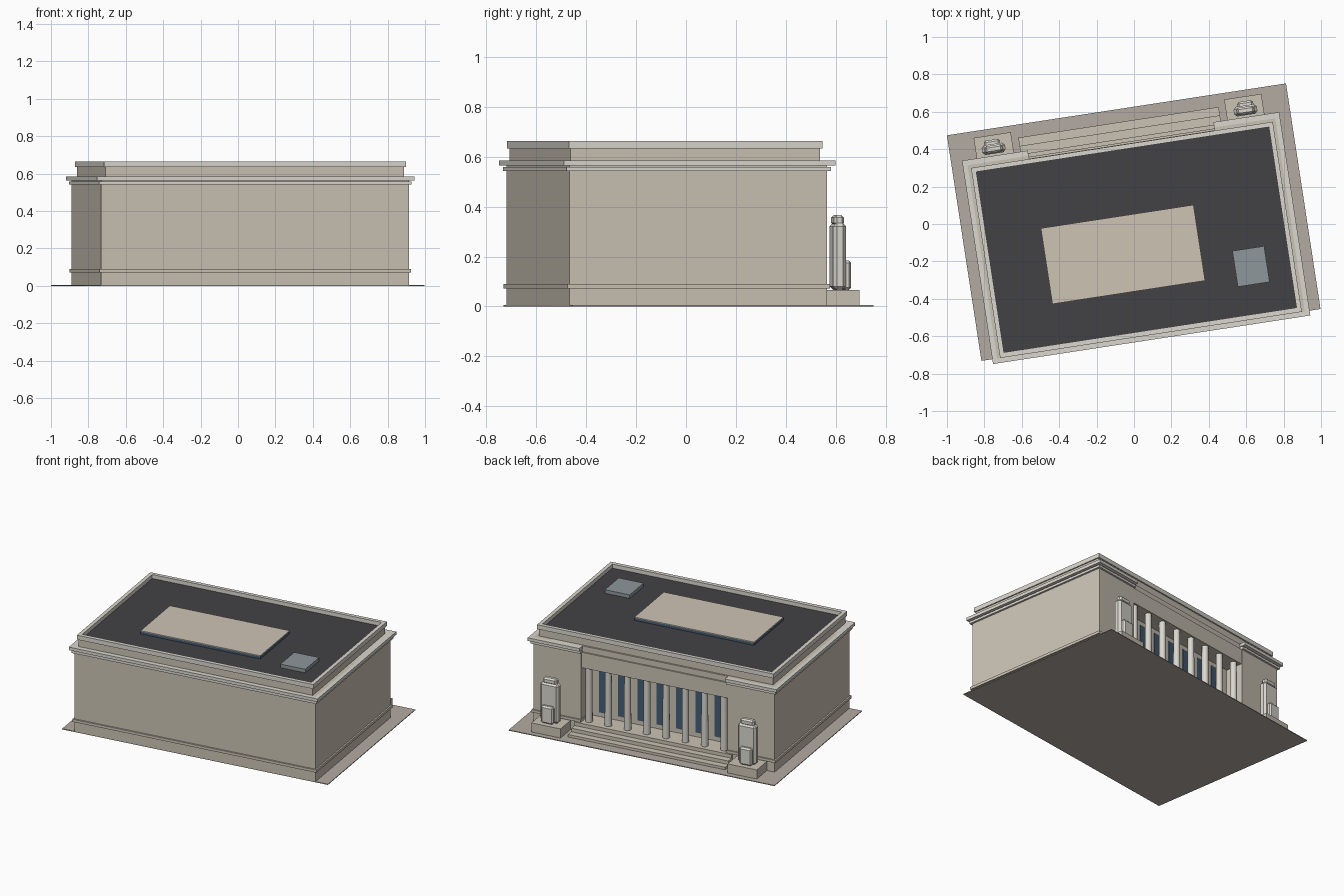
import bpy, bmesh, math
from mathutils import Matrix

if "Cube" in bpy.data.objects:
    bpy.data.objects.remove(bpy.data.objects["Cube"])

ROT = Matrix.Rotation(math.radians(8.7), 4, 'Z')   # whole building is turned on its plot


def mat(name, r, g, b):
    m = bpy.data.materials.new(name)
    m.diffuse_color = (r, g, b, 1)
    m.use_nodes = True
    m.node_tree.nodes["Principled BSDF"].inputs["Base Color"].default_value = m.diffuse_color
    return m


STONE = mat("stone", 0.60, 0.55, 0.46)
TRIM = mat("light_stone", 0.70, 0.68, 0.62)
PAVING = mat("paving", 0.45, 0.41, 0.36)
ROOF = mat("dark_roof", 0.055, 0.053, 0.06)
GLASS = mat("blue_glass", 0.06, 0.11, 0.17)
METAL = mat("grey_metal", 0.27, 0.31, 0.33)
PALE = mat("pale_roof", 0.62, 0.55, 0.46)


def finish(name, bm, material):
    bm.transform(ROT)
    me = bpy.data.meshes.new(name)
    bm.to_mesh(me)
    bm.free()
    me.materials.append(material)
    ob = bpy.data.objects.new(name, me)
    bpy.context.collection.objects.link(ob)
    return ob


def box(name, x0, x1, y0, y1, z0, z1, material, bevel=0):
    bm = bmesh.new()
    bmesh.ops.create_cube(bm, size=1)
    for v in bm.verts:
        v.co = ((x0 + x1) / 2 + v.co.x * (x1 - x0),
                (y0 + y1) / 2 + v.co.y * (y1 - y0),
                (z0 + z1) / 2 + v.co.z * (z1 - z0))
    if bevel:
        bmesh.ops.bevel(bm, geom=bm.edges[:], offset=bevel, segments=1,
                        affect='EDGES', profile=0.5)
    return finish(name, bm, material)


def pair(name, x0, x1, *rest, **kw):
    box(name + "_right", x0, x1, *rest, **kw)
    box(name + "_left", -x1, -x0, *rest, **kw)


def column(name, x, y, r, z0, z1, material, sides=12):
    bm = bmesh.new()
    bmesh.ops.create_cone(bm, cap_ends=True, segments=sides, radius1=r, radius2=r * 0.9,
                          depth=z1 - z0,
                          matrix=Matrix.Translation((x, y, (z0 + z1) / 2)))
    ob = finish(name, bm, material)
    for p in ob.data.polygons:
        p.use_smooth = len(p.vertices) == 4
    return ob


W, BACK, FACE, DOOR = 0.832, -0.60, 0.445, 0.32   # half width, rear wall, entrance wall, recess wall
OPEN = 0.505                                      # half width of the portico

# Plot and main walls
box("plot_slab", -0.917, 0.917, -0.60, 0.62, 0, 0.005, PAVING)
box("main_block", -W, W, BACK, DOOR, 0.003, 0.585, STONE)
pair("wing", OPEN, W, DOOR, FACE, 0.003, 0.585, STONE)
box("portico_entablature", -OPEN, OPEN, DOOR, 0.44, 0.44, 0.545, STONE)
box("entablature_cap", -OPEN, OPEN, DOOR, 0.43, 0.545, 0.585, STONE)

# Base course and stepped cornice, broken over the portico
for name, grow, front, z0, z1, m in (
        ("base_course", 0.010, 0.454, 0.072, 0.090, STONE),
        ("lower_cornice", 0.013, 0.458, 0.542, 0.558, TRIM),
        ("upper_cornice", 0.026, 0.474, 0.564, 0.585, TRIM)):
    box(name + "_rear", -W - grow, W + grow, BACK - grow, DOOR - 0.01, z0, z1, m)
    pair(name + "_wing", OPEN - 0.003, W + grow, DOOR - 0.01, front, z0, z1, m)

# Attic and parapet coping
box("attic", -0.808, 0.808, -0.592, 0.419, 0.58, 0.634, STONE)
for name, x0, x1, y0, y1 in (("coping_rear", -0.816, 0.816, -0.60, -0.573),
                             ("coping_entrance", -0.816, 0.816, 0.403, 0.428)):
    box(name, x0, x1, y0, y1, 0.634, 0.664, TRIM)
pair("coping_side", 0.791, 0.816, -0.573, 0.403, 0.634, 0.664, TRIM)

# Roof, skylight and roof unit
box("roof_deck", -0.791, 0.791, -0.573, 0.403, 0.630, 0.637, ROOF)
box("skylight_sides", -0.496, 0.330, -0.357, 0.053, 0.637, 0.654, GLASS)
box("skylight_top", -0.496, 0.330, -0.357, 0.053, 0.654, 0.659, PALE)
box("roof_unit", 0.498, 0.670, -0.416, -0.222, 0.637, 0.661, METAL)

# Portico floor and steps
for i, y in enumerate((0.55, 0.505, 0.46)):
    box(f"step_{i + 1}", -0.542, 0.542, DOOR, y, 0.003, 0.024 * (i + 1) - 0.002, STONE)

# Columns and the tall windows between them
for i in range(8):
    x = -0.465 + i * 0.133
    column(f"column_{i + 1}", x, 0.41, 0.023, 0.07, 0.44, TRIM)
    if i < 7:
        box(f"window_{i + 1}", x + 0.025, x + 0.108, DOOR - 0.01, DOOR + 0.004, 0.10, 0.41, GLASS)

# Pedestals with blocky sculptures
pair("pedestal", 0.577, 0.778, FACE - 0.01, 0.585, 0.003, 0.067, STONE)
pair("sculpture_body", 0.618, 0.744, 0.485, 0.537, 0.067, 0.335, TRIM, bevel=0.014)
pair("sculpture_head", 0.634, 0.728, 0.490, 0.530, 0.325, 0.366, TRIM, bevel=0.010)
pair("sculpture_front", 0.642, 0.728, 0.525, 0.560, 0.067, 0.185, TRIM, bevel=0.010)
